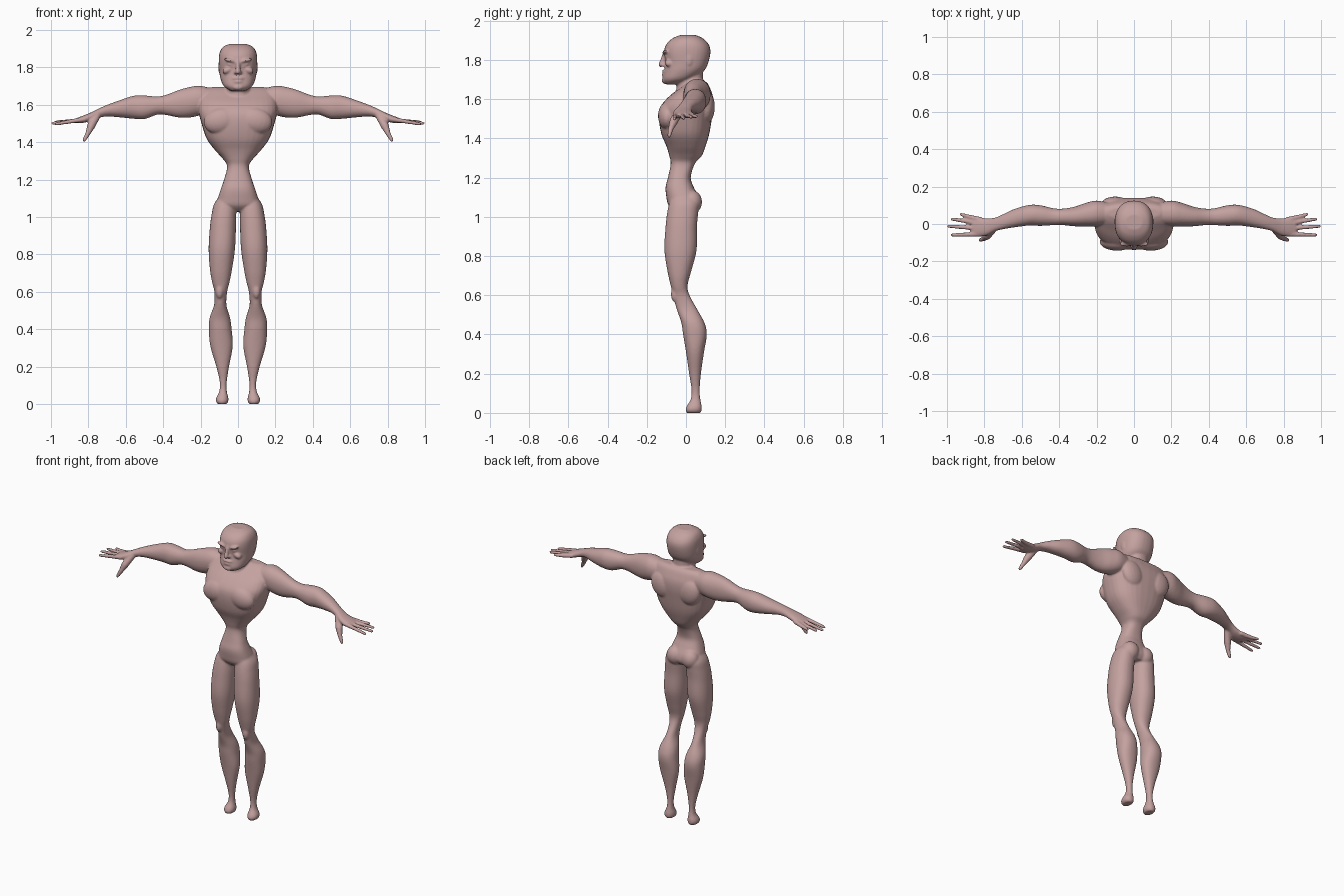
import bpy, bmesh, math
from mathutils import Vector, Matrix

bm = bmesh.new()


def spline(rows, steps=5):
    # Catmull-Rom through rows of parameters
    out = []
    for i in range(len(rows) - 1):
        p = [rows[max(0, min(len(rows) - 1, i + k))] for k in (-1, 0, 1, 2)]
        for s in range(steps):
            t = s / steps
            out.append([b + 0.5 * t * (c - a + t * (2*a - 5*b + 4*c - d + t * (3*(b - c) + d - a)))
                        for a, b, c, d in zip(*p)])
    out.append(list(rows[-1]))
    return out


def loft(rows, axis='z', sx=1, power=2.3, n=32):
    # row = position on axis, then low/high limits in the two other directions
    rings = []
    for t, a0, a1, b0, b1 in spline(rows):
        ring = []
        for k in range(n):
            w = 2 * math.pi * k / n
            c, s = math.cos(w), math.sin(w)
            a = (a0 + a1) / 2 + (a1 - a0) / 2 * math.copysign(abs(c) ** (2 / power), c)
            b = (b0 + b1) / 2 + (b1 - b0) / 2 * math.copysign(abs(s) ** (2 / power), s)
            co = (a, b, t) if axis == 'z' else (t, a, b)
            ring.append(bm.verts.new((co[0] * sx, co[1], co[2])))
        rings.append(ring)
    for r, q in zip(rings, rings[1:]):
        for k in range(n):
            bm.faces.new((r[k], r[(k + 1) % n], q[(k + 1) % n], q[k]))
    bm.faces.new(rings[0][::-1])
    bm.faces.new(rings[-1])


def blob(x, y, z, rx, ry, rz, tilt=0, sx=1):
    m = (Matrix.Translation((x * sx, y, z)) @ Matrix.Rotation(math.radians(tilt * sx), 4, 'Y')
         @ Matrix.Diagonal((rx, ry, rz, 1)))
    bmesh.ops.create_uvsphere(bm, u_segments=20, v_segments=12, radius=1, matrix=m)


def digit(pts, sx):
    # rounded tapering chain of (x, y, z, radius)
    for x, y, z, r in pts:
        blob(x, y, z, r, r, r, 0, sx)
    for p, q in zip(pts, pts[1:]):
        a, b = Vector((p[0] * sx, p[1], p[2])), Vector((q[0] * sx, q[1], q[2]))
        m = Matrix.Translation((a + b) / 2) @ (b - a).to_track_quat('Z', 'Y').to_matrix().to_4x4()
        bmesh.ops.create_cone(bm, cap_ends=True, segments=14, radius1=p[3], radius2=q[3],
                              depth=(b - a).length, matrix=m)


# Torso: hips, narrow waist, broad chest, flat shoulders
torso = [(1.03, .05, -.06, .05), (1.06, .115, -.09, .07), (1.10, .108, -.10, .065),
         (1.15, .092, -.104, .04), (1.20, .075, -.092, .024), (1.27, .058, -.078, .045),
         (1.31, .08, -.085, .08), (1.36, .125, -.10, .10), (1.42, .168, -.125, .118),
         (1.50, .195, -.138, .132), (1.56, .21, -.13, .14), (1.61, .21, -.09, .138),
         (1.65, .20, -.04, .125), (1.68, .18, .0, .11), (1.695, .14, .03, .09)]
loft([(z, -w, w, f, b) for z, w, f, b in torso], power=2.5)
# Neck
loft([(1.58, -.085, .085, -.07, .11), (1.66, -.066, .066, -.048, .09), (1.76, -.064, .064, -.05, .085)])

# Head
head = [(1.675, .04, -.105, -.03), (1.70, .076, -.118, .03), (1.74, .094, -.112, .088),
        (1.78, .10, -.106, .112), (1.84, .103, -.112, .125), (1.88, .098, -.10, .115),
        (1.91, .08, -.068, .085), (1.926, .045, -.03, .05)]
loft([(z, -w, w, f, b) for z, w, f, b in head], power=2.3)
# Nose, lips and chin
digit([(0, -.108, 1.835, .010), (0, -.118, 1.80, .012), (0, -.127, 1.777, .014)], 1)
blob(0, -.112, 1.742, .032, .011, .007)
blob(0, -.112, 1.724, .028, .012, .008)
blob(0, -.11, 1.694, .028, .014, .015)

leg = [(.0, .060, .108, .004, .074), (.015, .052, .118, -.002, .080), (.035, .052, .116, .004, .080),
       (.07, .060, .100, .024, .073), (.12, .060, .098, .028, .070), (.20, .048, .116, .016, .076),
       (.31, .028, .148, .0, .092), (.40, .034, .156, -.015, .106), (.46, .042, .152, -.024, .094),
       (.53, .062, .128, -.048, .056), (.60, .058, .126, -.066, .018), (.65, .046, .138, -.078, .008),
       (.72, .032, .150, -.094, .026), (.83, .016, .157, -.110, .054), (.95, .011, .150, -.104, .056),
       (1.02, .010, .140, -.096, .062), (1.07, .012, .128, -.085, .065), (1.11, .03, .10, -.07, .04)]
# Arm columns: x, back-to-front limits, height limits
arm = [(.12, .0, .11, 1.57, 1.68), (.20, -.012, .125, 1.545, 1.702), (.26, -.014, .112, 1.532, 1.695),
       (.32, -.012, .092, 1.533, 1.678), (.38, -.006, .082, 1.545, 1.655), (.43, -.006, .084, 1.548, 1.645),
       (.50, -.010, .10, 1.524, 1.65), (.56, -.008, .102, 1.526, 1.648), (.64, -.018, .080, 1.534, 1.622),
       (.70, -.028, .052, 1.538, 1.60), (.745, -.04, .034, 1.53, 1.58), (.79, -.062, .03, 1.512, 1.558),
       (.84, -.068, .034, 1.502, 1.538), (.865, -.062, .03, 1.502, 1.528)]

for s in (1, -1):
    loft(leg, 'z', s, 2.2)
    loft(arm, 'x', s, 2.15)
    # Muscle masses: chest, shoulder blade, buttock, kneecap
    blob(.09, -.095, 1.515, .095, .048, .07, 12, s)
    blob(.10, .105, 1.56, .075, .042, .085, 20, s)
    blob(.055, .03, 1.075, .056, .052, .06, 0, s)
    blob(.098, -.055, .605, .022, .022, .042, 0, s)
    # Brow, cheekbone, nostril and ear
    blob(.043, -.106, 1.838, .036, .015, .009, -14, s)
    blob(.057, -.088, 1.785, .028, .02, .018, 20, s)
    blob(.013, -.115, 1.772, .009, .011, .008, 0, s)
    blob(.040, -.098, 1.815, .015, .011, .007, -8, s)
    blob(.099, .015, 1.80, .007, .017, .03, 0, s)
    # Four fingers
    for y0, y1, x1, z1 in ((.024, .052, .925, 1.512), (-.002, .026, .972, 1.508),
                           (-.028, -.012, .99, 1.502), (-.054, -.058, .972, 1.498)):
        digit([(.82, y0, 1.523, .014), (.88, (y0 + y1) / 2, 1.514, .012), (x1, y1, z1, .009)], s)
    # Thumb
    digit([(.755, -.03, 1.54, .02), (.785, -.062, 1.488, .022), (.802, -.078, 1.448, .014),
           (.822, -.086, 1.412, .010)], s)

bmesh.ops.recalc_face_normals(bm, faces=bm.faces)
mesh = bpy.data.meshes.new("human_figure")
bm.to_mesh(mesh)
bm.free()
body = bpy.data.objects.new("human_figure", mesh)
bpy.context.collection.objects.link(body)

# Skin colour
skin = bpy.data.materials.new("skin")
skin.diffuse_color = (.55, .36, .35, 1)
mesh.materials.append(skin)

# Fuse the parts into one smooth skin
fuse = body.modifiers.new("fuse", 'REMESH')
fuse.mode = 'VOXEL'
fuse.voxel_size = .006
fuse.use_smooth_shade = True
soft = body.modifiers.new("soften", 'SMOOTH')
soft.factor = .5
soft.iterations = 4
